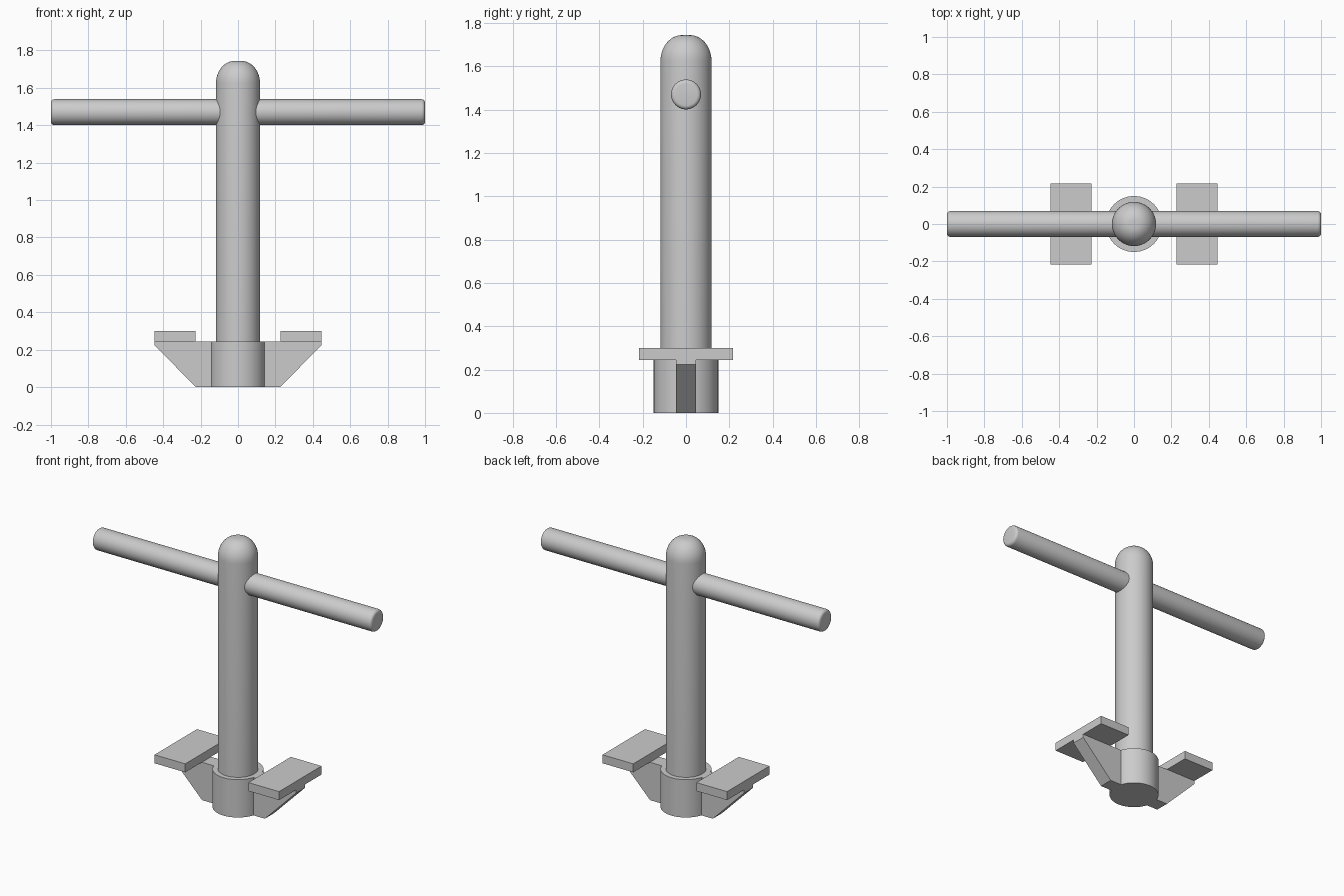
import bpy, bmesh, math
from mathutils import Matrix

if "Cube" in bpy.data.objects:
    bpy.data.objects.remove(bpy.data.objects["Cube"])


def add_object(name, bm, smooth=False):
    bmesh.ops.recalc_face_normals(bm, faces=bm.faces)
    mesh = bpy.data.meshes.new(name)
    bm.to_mesh(mesh)
    bm.free()
    obj = bpy.data.objects.new(name, mesh)
    bpy.context.collection.objects.link(obj)
    if smooth:
        bpy.ops.object.select_all(action='DESELECT')
        obj.select_set(True)
        bpy.context.view_layer.objects.active = obj
        bpy.ops.object.shade_smooth_by_angle(angle=math.radians(35))
    return obj


def lathe(name, profile, sides, matrix=None):
    """Closed solid of revolution from (radius, height) points."""
    bm = bmesh.new()
    rings = [[bm.verts.new((r * math.cos(math.tau * i / sides),
                            r * math.sin(math.tau * i / sides), z))
              for i in range(sides)] for r, z in profile]
    for a, b in zip(rings, rings[1:]):
        for i in range(sides):
            j = (i + 1) % sides
            bm.faces.new((a[i], a[j], b[j], b[i]))
    bm.faces.new(rings[0])
    bm.faces.new(rings[-1])
    if matrix:
        bm.transform(matrix)
    return add_object(name, bm, True)


def extrude_y(name, outline, half_width, side):
    """Prism across y from (x, z) points, mirrored in x when side is -1."""
    bm = bmesh.new()
    face = bm.faces.new([bm.verts.new((side * x, -half_width, z)) for x, z in outline])
    new = bmesh.ops.extrude_face_region(bm, geom=[face])["geom"]
    moved = [v for v in new if isinstance(v, bmesh.types.BMVert)]
    bmesh.ops.translate(bm, verts=moved, vec=(0, 2 * half_width, 0))
    return add_object(name, bm)


# Shaft with rounded top
R, TOP, FILLET = 0.118, 1.744, (0.1, 0.12)
dome = [(R - FILLET[0] * (1 - math.cos(a)), TOP - FILLET[1] * (1 - math.sin(a)))
        for a in (math.pi / 2 * i / 10 for i in range(11))]
lathe("shaft", [(R, 0.2)] + dome, 48)

# Collar at the foot
lathe("collar", [(0.15, 0), (0.15, 0.245)], 32)

# Cross handle with softened ends
B, L, E = 0.069, 1.0, 0.018
end = [(B - E * (1 - math.cos(a)), L - E * (1 - math.sin(a)))
       for a in (math.pi / 2 * i / 4 for i in range(5))]
lathe("handle_bar", [(r, -z) for r, z in reversed(end)] + end, 40,
      Matrix.Translation((0, 0, 1.47)) @ Matrix.Rotation(math.pi / 2, 4, 'Y'))

# Ribs and pads on both sides
for label, side in (("left", -1), ("right", 1)):
    extrude_y(f"{label}_rib", [(0.1, 0), (0.225, 0), (0.446, 0.223),
                               (0.446, 0.245), (0.1, 0.245)], 0.046, side)
    extrude_y(f"{label}_pad", [(0.226, 0.245), (0.446, 0.245),
                               (0.446, 0.3), (0.226, 0.3)], 0.217, side)
